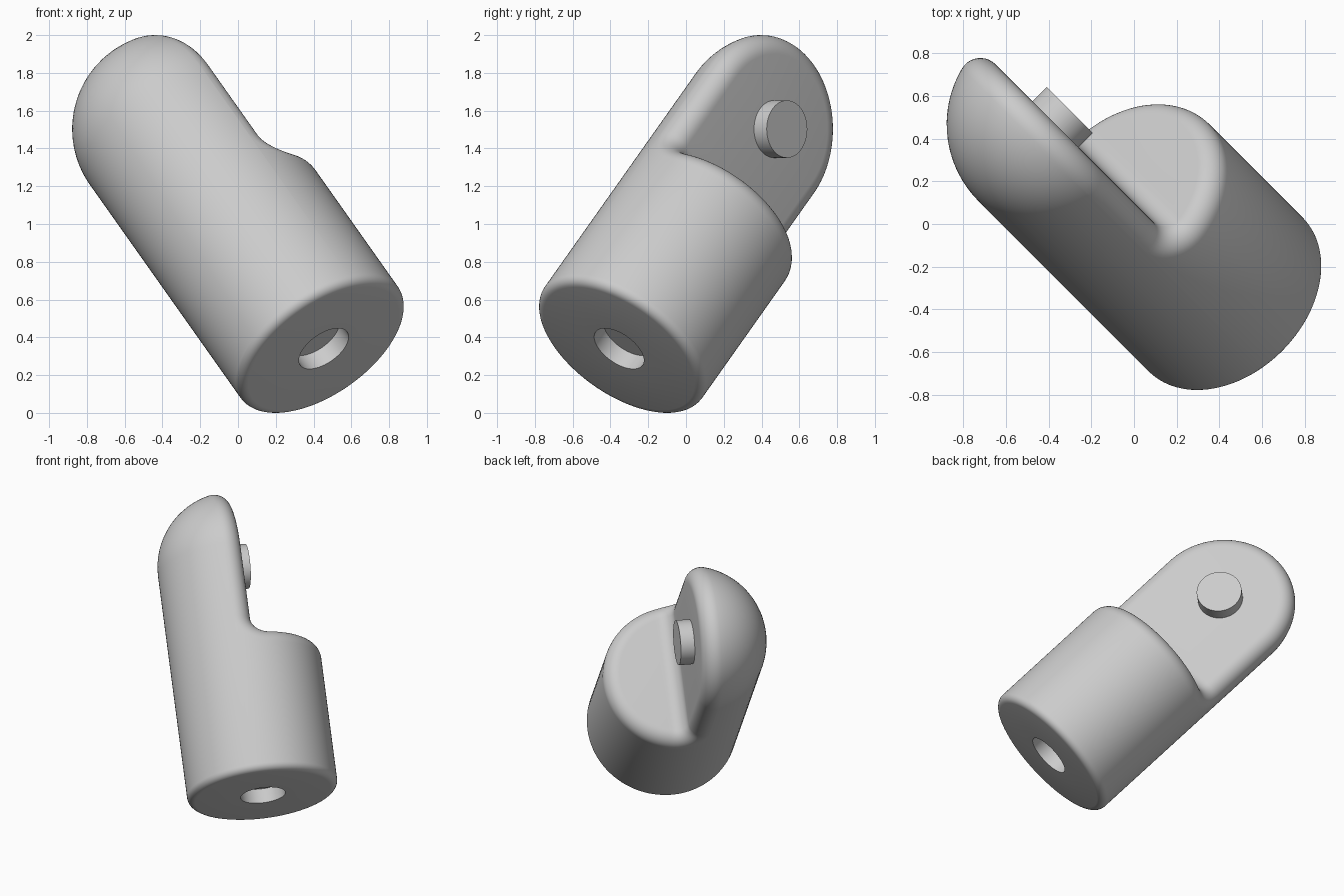
import bpy, bmesh
from math import sin, cos, pi, sqrt, acos, atan2
from mathutils import Vector, Matrix

cube = bpy.data.objects.get("Cube")
if cube:
    bpy.data.objects.remove(cube, do_unlink=True)

R, FILLET, CONCAVE = 0.51, 0.10, 0.10      # body radius, rim rounding, inner corner
SHOULDER, TIP = 1.02, 1.644                # heights along the body axis
FOOT = 0.05                                # rounding at the base
HOLE_R, HOLE_D, PIN_R, PIN_H = 0.152, 0.1, 0.152, 0.095

# Local frame: x = out of the flat tongue face, z = along the body
h = sqrt(0.5)
frame = Matrix(((h, -0.5, -0.5), (h, 0.5, 0.5), (0, -h, h))).to_4x4()
frame.translation = (0.454, -0.3545, 0.34)

grey = bpy.data.materials.new("plain grey")
grey.use_nodes = True
colour = (0.6, 0.6, 0.6, 1)
grey.diffuse_color = colour
grey.node_tree.nodes["Principled BSDF"].inputs["Base Color"].default_value = colour


def finish(bm, name):
    bmesh.ops.remove_doubles(bm, verts=bm.verts, dist=0.0001)
    bmesh.ops.recalc_face_normals(bm, faces=bm.faces)
    mesh = bpy.data.meshes.new(name)
    bm.to_mesh(mesh)
    bm.free()
    mesh.transform(frame)
    mesh.materials.append(grey)
    obj = bpy.data.objects.new(name, mesh)
    bpy.context.collection.objects.link(obj)
    bpy.ops.object.select_all(action='DESELECT')
    obj.select_set(True)
    bpy.context.view_layer.objects.active = obj
    bpy.ops.object.shade_smooth_by_angle(angle=pi / 6)


def skin(bm, rows, closed=False):
    """Join neighbouring rows of points with quads."""
    rows = [[bm.verts.new(p) for p in row] for row in rows]
    pairs = list(zip(rows, rows[1:]))
    if closed:
        pairs.append((rows[-1], rows[0]))
    for a, b in pairs:
        for i in range(len(a) - 1):
            bm.faces.new((a[i], a[i + 1], b[i + 1], b[i]))


def steps(n):
    return [i / n for i in range(n + 1)]


# Path of the rim-rounding centre: shoulder, inner corner, tongue, round tip
core = R - FILLET
path = []                                  # (x, z, direction of the top surface)
for t in steps(24):
    path.append((core * cos(t * acos(CONCAVE / core)), SHOULDER - FILLET, Vector((0, 0, 1))))
bend = CONCAVE + FILLET
for t in steps(12)[1:]:
    out = Vector((sin(t * pi / 2), 0, cos(t * pi / 2)))
    path.append((CONCAVE - bend * out.x, SHOULDER + CONCAVE - bend * out.z, out))
low = SHOULDER + CONCAVE
for t in steps(6)[1:]:
    path.append((-FILLET, low + (TIP - low) * t, Vector((1, 0, 0))))
tip_r = sqrt(core ** 2 - FILLET ** 2)
for t in steps(28)[1:]:
    path.append((-FILLET, TIP + tip_r * sin(t * pi / 2), Vector((1, 0, 0))))


def rim(x, z, top, side):
    """Rounded rim from the outer wall to the top surface."""
    rise = max(z - TIP, 0)
    y = side * sqrt(max(core ** 2 - x ** 2 - rise ** 2, 0))
    centre = Vector((x, y, z))
    wall = Vector((x, y, rise)).normalized()
    return [centre + FILLET * wall.slerp(top, t) for t in steps(10)]


def wall_column(p):
    """From a rim point over the domed end, down the wall and into the hole."""
    rise = p.z - TIP
    if rise > 0.00001:
        radius, start = sqrt(p.x ** 2 + rise ** 2), atan2(rise, -p.x)
        column = [Vector((-radius * cos(start * (1 - t)), p.y,
                          TIP + radius * sin(start * (1 - t)))) for t in steps(16)]
    else:
        column = [p.copy() for t in steps(16)]
    out = Vector((column[-1].x, column[-1].y, 0)).normalized()
    for t in steps(6):
        a = t * pi / 2
        column.append(out * (R - FOOT + FOOT * cos(a)) + Vector((0, 0, FOOT - FOOT * sin(a))))
    column += [out * HOLE_R, out * HOLE_R + Vector((0, 0, HOLE_D)), Vector((0, 0, HOLE_D))]
    return column


# Body with shoulder and tongue
left = [rim(*step, 1) for step in path]
right = [rim(*step, -1) for step in path]
body = bmesh.new()
skin(body, [a + b[::-1] for a, b in zip(left, right)])
loop = [row[0] for row in left] + [row[0] for row in right[-2:0:-1]]
skin(body, [wall_column(p) for p in loop], closed=True)
finish(body, "socket_body")

# Pin on the flat tongue face
pin = bmesh.new()
sink = 0.04
bmesh.ops.create_cone(pin, cap_ends=True, segments=64, radius1=PIN_R, radius2=PIN_R,
                      depth=PIN_H + sink,
                      matrix=Matrix.Translation(((PIN_H - sink) / 2, 0, TIP))
                      @ Matrix.Rotation(pi / 2, 4, 'Y'))
finish(pin, "pin")
